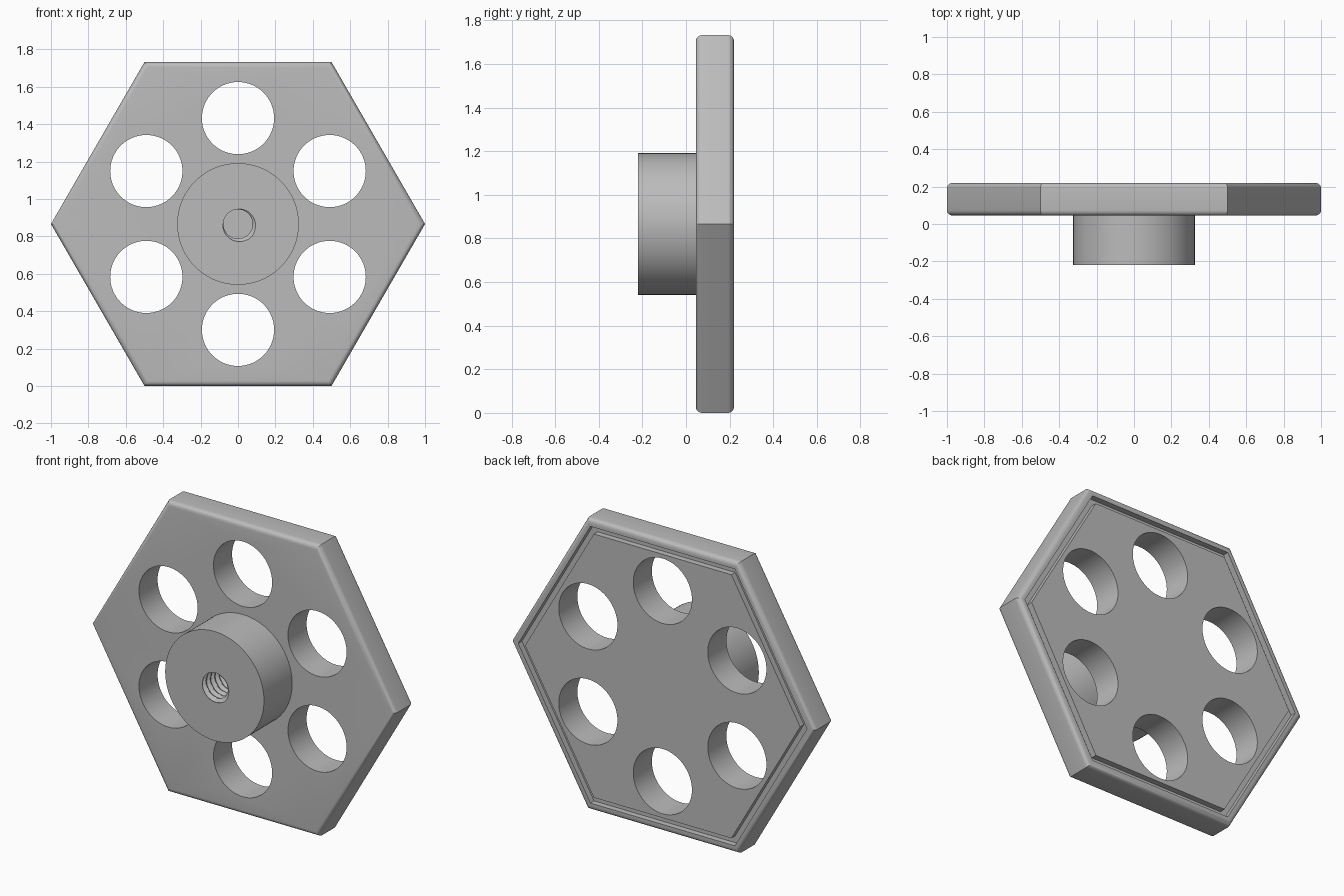
import bpy, bmesh, math
from math import sin, cos, pi, radians

default = bpy.data.objects.get("Cube")
if default:
    bpy.data.objects.remove(default, do_unlink=True)

CENTRE_Z = sin(pi / 3)
FRONT, BACK, HUB_FRONT = 0.045, 0.22, -0.22
FILLET = 0.028

grey = bpy.data.materials.new("plain grey")
grey.use_nodes = True
grey.diffuse_color = (0.5, 0.5, 0.5, 1)
grey.node_tree.nodes["Principled BSDF"].inputs["Base Color"].default_value = (0.5, 0.5, 0.5, 1)


def loft(name, rings, sides, cap_start=True, cap_end=True):
    """Join rings around the y axis; each ring is (radius or radius function, y)."""
    bm = bmesh.new()
    loops = []
    for radius, y in rings:
        loop = []
        for i in range(sides):
            a = 2 * pi * i / sides
            r = radius(a) if callable(radius) else radius
            loop.append(bm.verts.new((r * cos(a), y, CENTRE_Z + r * sin(a))))
        loops.append(loop)
    for lower, upper in zip(loops, loops[1:]):
        for i in range(sides):
            j = (i + 1) % sides
            bm.faces.new((lower[i], upper[i], upper[j], lower[j]))
    if cap_start:
        bm.faces.new(loops[0])
    if cap_end:
        bm.faces.new(loops[-1][::-1])
    bmesh.ops.recalc_face_normals(bm, faces=bm.faces)
    mesh = bpy.data.meshes.new(name)
    bm.to_mesh(mesh)
    bm.free()
    mesh.materials.append(grey)
    obj = bpy.data.objects.new(name, mesh)
    bpy.context.collection.objects.link(obj)
    return obj


def activate(obj):
    bpy.ops.object.select_all(action='DESELECT')
    obj.select_set(True)
    bpy.context.view_layer.objects.active = obj


# Hexagonal plate: rounded front and back edges, seal groove in the back
def fillet(steps=6):
    for i in range(steps + 1):
        a = pi / 2 * i / steps
        yield 1 - FILLET * (1 - sin(a)) / CENTRE_Z, FILLET * (1 - cos(a))

profile = [(r, FRONT + d) for r, d in fillet()]
profile += [(r, BACK - d) for r, d in reversed(list(fillet()))]
groove_floor = BACK - 0.035
profile += [(0.95, BACK), (0.95, groove_floor), (0.905, groove_floor), (0.905, BACK)]
plate = loft("hexagonal_plate", profile, 6)

# Six round holes
for k in range(6):
    a = radians(30 + 60 * k)
    cutter = loft("hole_cutter", [(0.193, -0.1), (0.193, 0.4)], 64)
    cutter.location = (0.566 * cos(a), 0, 0.566 * sin(a))
    cutter.hide_render = True
    cut = plate.modifiers.new("round_hole", 'BOOLEAN')
    cut.operation = 'DIFFERENCE'
    cut.solver = 'EXACT'
    cut.object = cutter
    activate(plate)
    bpy.ops.object.modifier_apply(modifier=cut.name)
    bpy.data.objects.remove(cutter, do_unlink=True)

# Hub with a blind threaded bore
PITCH, STEPS = 0.04, 8


def thread(y):
    def radius(a):
        phase = ((y - HUB_FRONT) / PITCH + (a + pi / 4) / (2 * pi)) % 1
        return 0.078 + 0.022 * max(0, abs(2 * phase - 1) * 1.25 - 0.25)
    return radius

rows = int((FRONT - HUB_FRONT) / PITCH * STEPS)
hub_rings = [(0.325, FRONT + 0.01), (0.325, HUB_FRONT)]
for n in range(rows + 1):
    y = HUB_FRONT + n * PITCH / STEPS
    hub_rings.append((thread(y), y))
hub = loft("threaded_hub", hub_rings, 96, cap_start=False)

for part in (plate, hub):
    activate(part)
    bpy.ops.object.shade_smooth_by_angle(angle=radians(30))
